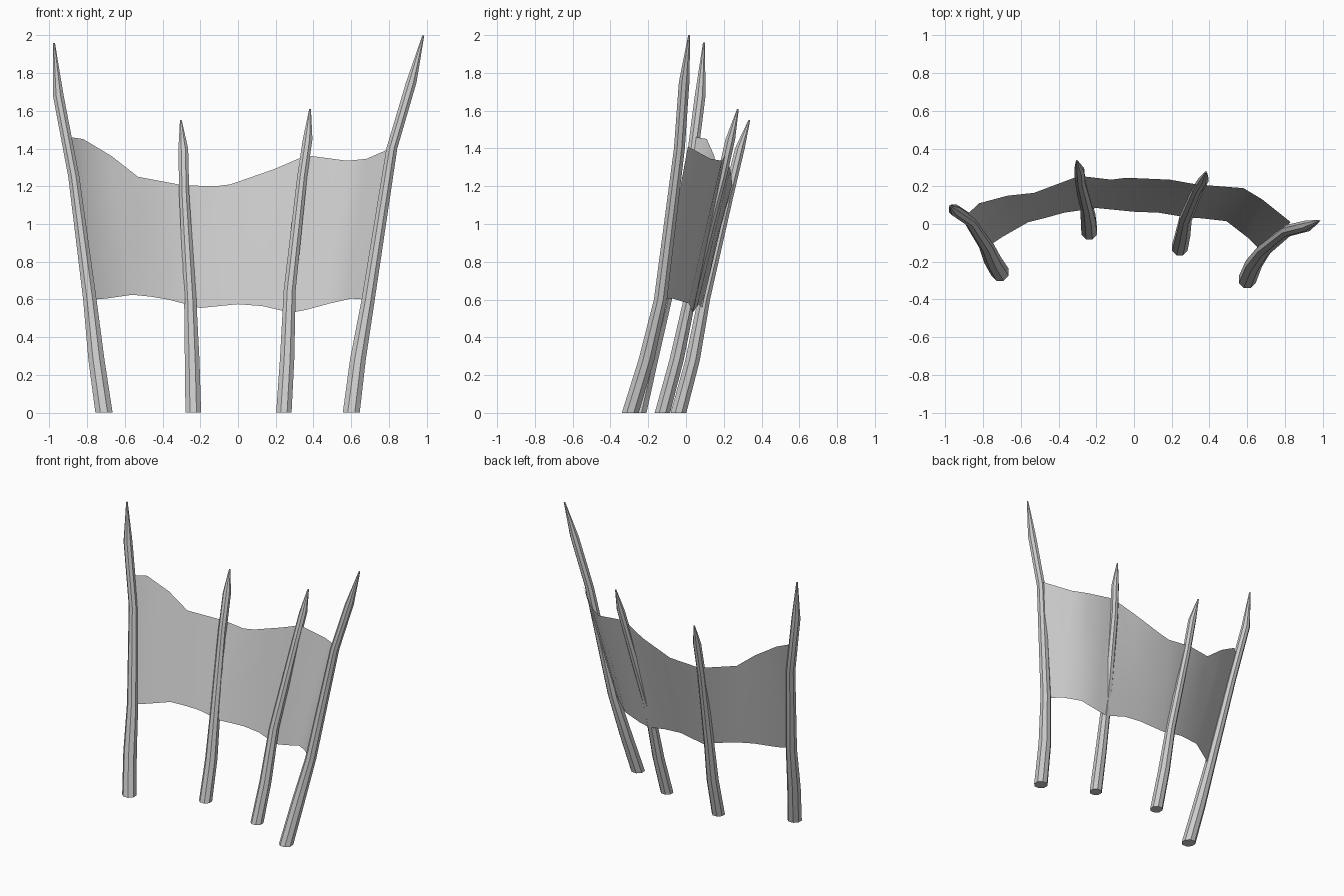
import bpy
import bmesh
import math
from mathutils import Vector

default_cube = bpy.data.objects.get("Cube")
if default_cube:
    bpy.data.objects.remove(default_cube, do_unlink=True)

SIDES = 8
# Ring radii shared by every stake, from the foot to the point
RADII = (.045, .042, .035, .029, .028, .005)


def make_material(name, grey):
    material = bpy.data.materials.new(name)
    material.use_nodes = True
    colour = (grey, grey, grey, 1)
    material.diffuse_color = colour
    shader = material.node_tree.nodes["Principled BSDF"]
    shader.inputs["Base Color"].default_value = colour
    return material


def finish_object(name, bm, material, angle):
    """Turn a bmesh into a shaded object in the scene."""
    mesh = bpy.data.meshes.new(name)
    bm.to_mesh(mesh)
    bm.free()
    mesh.materials.append(material)
    obj = bpy.data.objects.new(name, mesh)
    bpy.context.collection.objects.link(obj)
    bpy.ops.object.select_all(action="DESELECT")
    obj.select_set(True)
    bpy.context.view_layer.objects.active = obj
    bpy.ops.object.shade_smooth_by_angle(angle=math.radians(angle))
    return obj


def make_stake(name, path, thickness, material):
    """Loft level rings along a bent path and close both ends."""
    bm = bmesh.new()
    rings = []
    for centre, radius in zip(path, RADII):
        ring = []
        for side in range(SIDES):
            turn = math.tau * (side + .5) / SIDES
            offset = Vector((math.cos(turn), math.sin(turn), 0))
            ring.append(bm.verts.new(Vector(centre) + offset * radius * thickness))
        rings.append(ring)
    for lower, upper in zip(rings, rings[1:]):
        for side in range(SIDES):
            following = (side + 1) % SIDES
            bm.faces.new((lower[side], lower[following],
                          upper[following], upper[side]))
    bm.faces.new(reversed(rings[0]))
    bm.faces.new(rings[-1])
    return finish_object(name, bm, material, 40)


def make_sheet(name, bottom, top, rows, material):
    """Stretch a single sheet between two ragged edges."""
    bm = bmesh.new()
    columns = []
    for low, high in zip(bottom, top):
        low, high = Vector(low), Vector(high)
        columns.append([bm.verts.new(low.lerp(high, row / rows))
                        for row in range(rows + 1)])
    for left, right in zip(columns, columns[1:]):
        for row in range(rows):
            bm.faces.new((left[row], right[row],
                          right[row + 1], left[row + 1]))
    return finish_object(name, bm, material, 40)


grey = make_material("plain grey", .6)

# Outer stakes: taller and splayed outwards
make_stake("outer_right_stake", (
    (-.71, -.255, 0), (-.75, -.19, .28), (-.785, -.11, .6),
    (-.87, .02, 1.25), (-.952, .075, 1.68), (-.975, .095, 1.96)), 1.1, grey)
make_stake("outer_left_stake", (
    (.6, -.295, 0), (.635, -.21, .28), (.69, -.135, .6),
    (.815, -.035, 1.4), (.918, -.01, 1.75), (.982, .017, 2)), 1.08, grey)

# Inner stakes: shorter and leaning back
make_stake("inner_right_stake", (
    (-.237, -.04, 0), (-.243, .035, .28), (-.253, .095, .6),
    (-.285, .225, 1.15), (-.29, .285, 1.4), (-.303, .335, 1.55)), 1, grey)
make_stake("inner_left_stake", (
    (.243, -.125, 0), (.26, -.05, .28), (.274, .03, .65),
    (.34, .19, 1.25), (.369, .235, 1.45), (.382, .275, 1.61)), .98, grey)

# Hide sheet hung between the stakes
bottom_edge = (
    (-.76, -.11, .6), (-.7, -.07, .605), (-.56, .01, .625),
    (-.46, .035, .615), (-.37, .06, .6), (-.2, .085, .555),
    (0, .065, .575), (.13, .06, .565), (.28, .035, .53),
    (.36, .03, .545), (.49, .015, .58), (.6, -.07, .605),
    (.67, -.14, .6))
top_edge = (
    (-.885, .05, 1.46), (-.82, .11, 1.45), (-.67, .15, 1.36),
    (-.53, .165, 1.25), (-.29, .255, 1.205), (-.12, .235, 1.2),
    (-.04, .245, 1.21), (.19, .235, 1.29), (.33, .21, 1.35),
    (.39, .205, 1.36), (.58, .19, 1.335), (.68, .13, 1.345),
    (.83, .01, 1.41))
make_sheet("hide_sheet", bottom_edge, top_edge, 4, grey)
